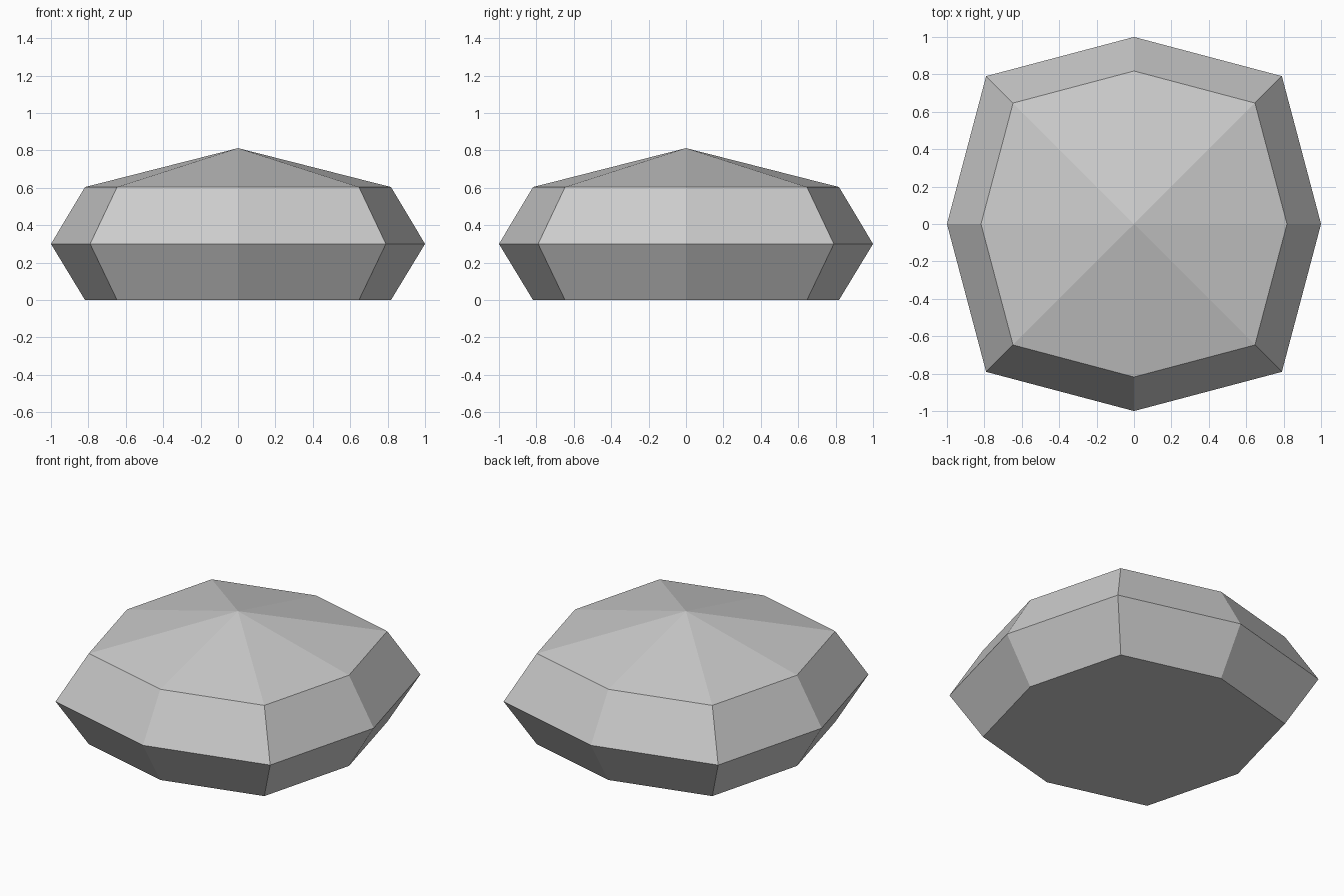
import bpy
import bmesh
from math import cos, sin, pi

cube = bpy.data.objects.get("Cube")
if cube:
    bpy.data.objects.remove(cube, do_unlink=True)

# Plain grey material
grey = bpy.data.materials.new("light grey")
grey.use_nodes = True
colour = (0.6, 0.6, 0.6, 1)
grey.diffuse_color = colour
grey.node_tree.nodes["Principled BSDF"].inputs["Base Color"].default_value = colour

SIDES = 8
CORNER = 1.118  # corners reach further out than the side midpoints


def ring(bm, radius, z):
    """Eight points around the axis, alternating midpoint and corner."""
    verts = []
    for i in range(SIDES):
        a = 2 * pi * i / SIDES
        r = radius * (CORNER if i % 2 else 1)
        verts.append(bm.verts.new((r * cos(a), r * sin(a), z)))
    return verts


bm = bmesh.new()
rings = [ring(bm, r, z) for r, z in ((0.818, 0), (1, 0.3), (0.818, 0.604))]
apex = bm.verts.new((0, 0, 0.812))

# Flat base
bm.faces.new(rings[0][::-1])

# Sloping side bands and the low pointed top
for i in range(SIDES):
    j = (i + 1) % SIDES
    for low, high in zip(rings, rings[1:]):
        bm.faces.new((low[i], low[j], high[j], high[i]))
    bm.faces.new((rings[-1][i], rings[-1][j], apex))

bmesh.ops.recalc_face_normals(bm, faces=bm.faces)
mesh = bpy.data.meshes.new("faceted_stone")
bm.to_mesh(mesh)
bm.free()
mesh.materials.append(grey)
bpy.context.collection.objects.link(bpy.data.objects.new("faceted_stone", mesh))
